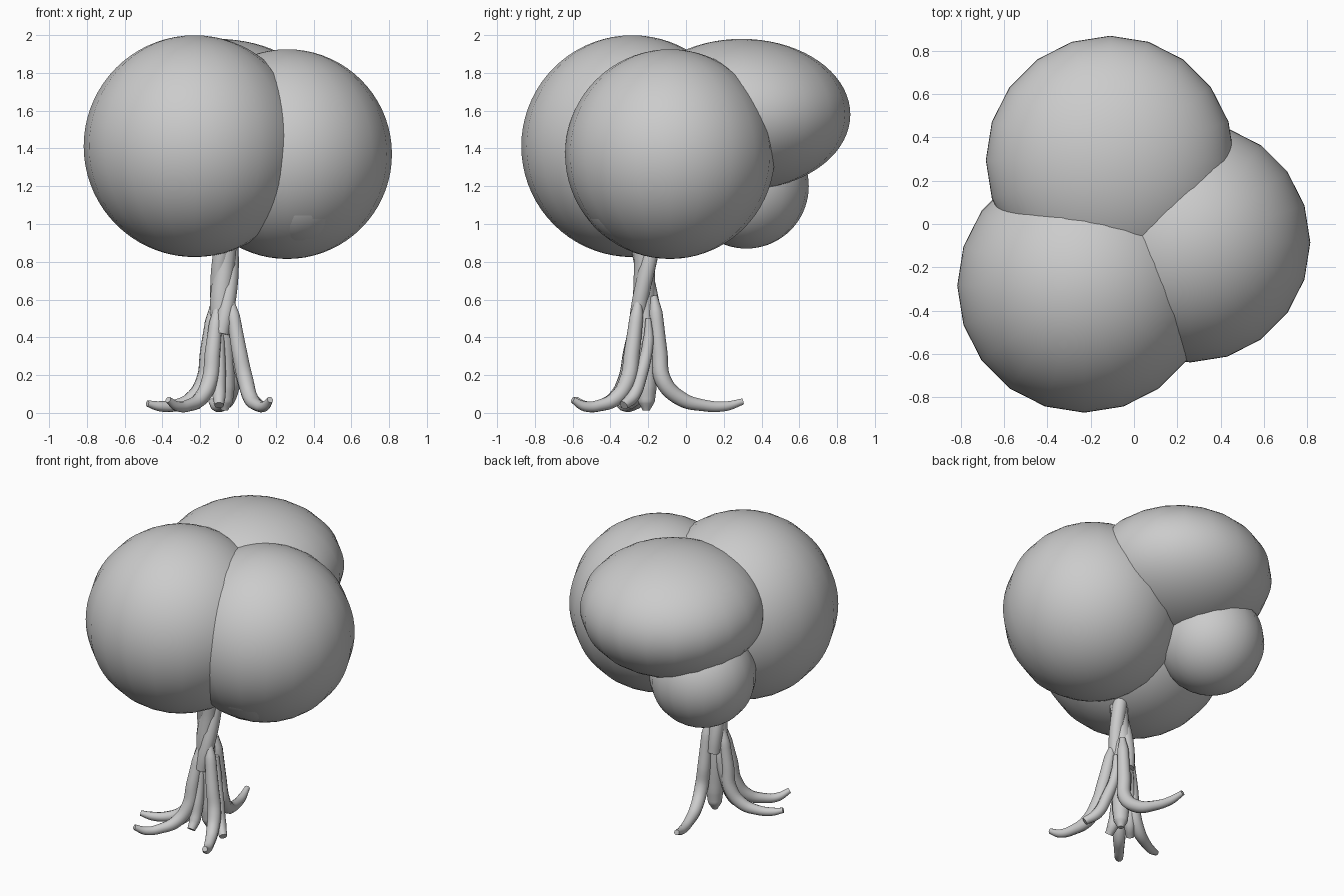
import bpy
import math

if "Cube" in bpy.data.objects:
    bpy.data.objects.remove(bpy.data.objects["Cube"])


def foliage(name, centre, radii):
    bpy.ops.mesh.primitive_uv_sphere_add(segments=20, ring_count=36, radius=1, location=centre)
    ob = bpy.context.object
    ob.name = name
    ob.scale = radii
    bpy.ops.object.transform_apply(location=False, rotation=False, scale=True)
    bpy.ops.object.shade_smooth()


def strand(name, points):
    """Tapered round tube through (x, y, z, radius) points."""
    cu = bpy.data.curves.new(name, 'CURVE')
    cu.dimensions = '3D'
    cu.bevel_depth = 1
    cu.bevel_resolution = 3
    cu.resolution_u = 6
    cu.use_fill_caps = True
    sp = cu.splines.new('BEZIER')
    sp.bezier_points.add(len(points) - 1)
    for bp, (x, y, z, r) in zip(sp.bezier_points, points):
        bp.co = (x, y, z)
        bp.radius = r
        bp.handle_left_type = bp.handle_right_type = 'AUTO'
    ob = bpy.data.objects.new(name, cu)
    bpy.context.collection.objects.link(ob)
    bpy.ops.object.select_all(action='DESELECT')
    ob.select_set(True)
    bpy.context.view_layer.objects.active = ob
    bpy.ops.object.convert(target='MESH')
    bpy.ops.object.shade_smooth_by_angle(angle=math.radians(50))


# Rounded leaf clumps
foliage("foliage_front_left", (-0.23, -0.285, 1.412), (0.587, 0.587, 0.587))
foliage("foliage_right", (0.26, -0.085, 1.37), (0.555, 0.555, 0.555))
foliage("foliage_back", (-0.11, 0.295, 1.58), (0.575, 0.575, 0.4))
foliage("foliage_small_back", (-0.35, 0.32, 1.2), (0.33, 0.33, 0.33))
foliage("foliage_small_front", (0.30, -0.24, 1.205), (0.33, 0.33, 0.33))

# Trunk core, ending in a bulb at the ground
strand("trunk", [(-0.06, -0.22, 0.93, 0.06), (-0.07, -0.22, 0.78, 0.055),
                 (-0.09, -0.22, 0.6, 0.06), (-0.08, -0.21, 0.35, 0.06),
                 (-0.07, -0.21, 0.14, 0.055), (-0.07, -0.21, 0.06, 0.045),
                 (-0.07, -0.21, 0.012, 0.018)])

# Strands twisting round the upper trunk
for i in range(2):
    pts = []
    for k in range(7):
        t = k / 6
        a = math.pi * (i + 0.5) + t * 2.6
        pts.append((-0.09 + 0.03 * t + 0.03 * math.cos(a),
                    -0.215 + 0.045 * math.sin(a), 0.42 + 0.5 * t, 0.044))
    strand(f"trunk_twist_{i + 1}", pts)

# Roots: leave the trunk at mid height, drop, then sweep out to a tip
# (start xy, knee xy, tip xyz, start height)
roots = [((-0.11, -0.25), (-0.15, -0.32), (-0.37, -0.585, 0.07), 0.56),
         ((-0.13, -0.21), (-0.18, -0.22), (-0.48, -0.36, 0.05), 0.57),
         ((-0.04, -0.25), (0.04, -0.31), (0.17, -0.60, 0.07), 0.6),
         ((-0.05, -0.17), (-0.03, -0.12), (-0.14, 0.30, 0.06), 0.62)]
for i, ((sx, sy), (kx, ky), (tx, ty, tz), h) in enumerate(roots):
    def out(f):
        return kx + (tx - kx) * f, ky + (ty - ky) * f
    strand(f"root_{i + 1}", [
        (sx, sy, h, 0.018),
        (sx * 0.8 + kx * 0.2, sy * 0.8 + ky * 0.2, h - 0.09, 0.036),
        (sx * 0.4 + kx * 0.6, sy * 0.4 + ky * 0.6, 0.32, 0.042),
        (kx, ky, 0.17, 0.044),
        (*out(0.22), 0.075, 0.04),
        (*out(0.5), 0.04, 0.032),
        (*out(0.78), 0.035, 0.027),
        (tx, ty, tz, 0.017)])

# Short side roots filling the flared base
for i, (x, y, bx, by) in enumerate([(-0.02, -0.2, 0.12, -0.33),
                                    (-0.1, -0.26, -0.1, -0.36),
                                    (-0.12, -0.19, -0.22, -0.3)]):
    strand(f"side_root_{i + 1}", [
        (x, y, 0.5, 0.015), (x, y, 0.38, 0.03),
        (x * 0.7 + bx * 0.3, y * 0.7 + by * 0.3, 0.2, 0.036),
        (x * 0.4 + bx * 0.6, y * 0.4 + by * 0.6, 0.09, 0.035),
        (bx, by, 0.04, 0.025)])
